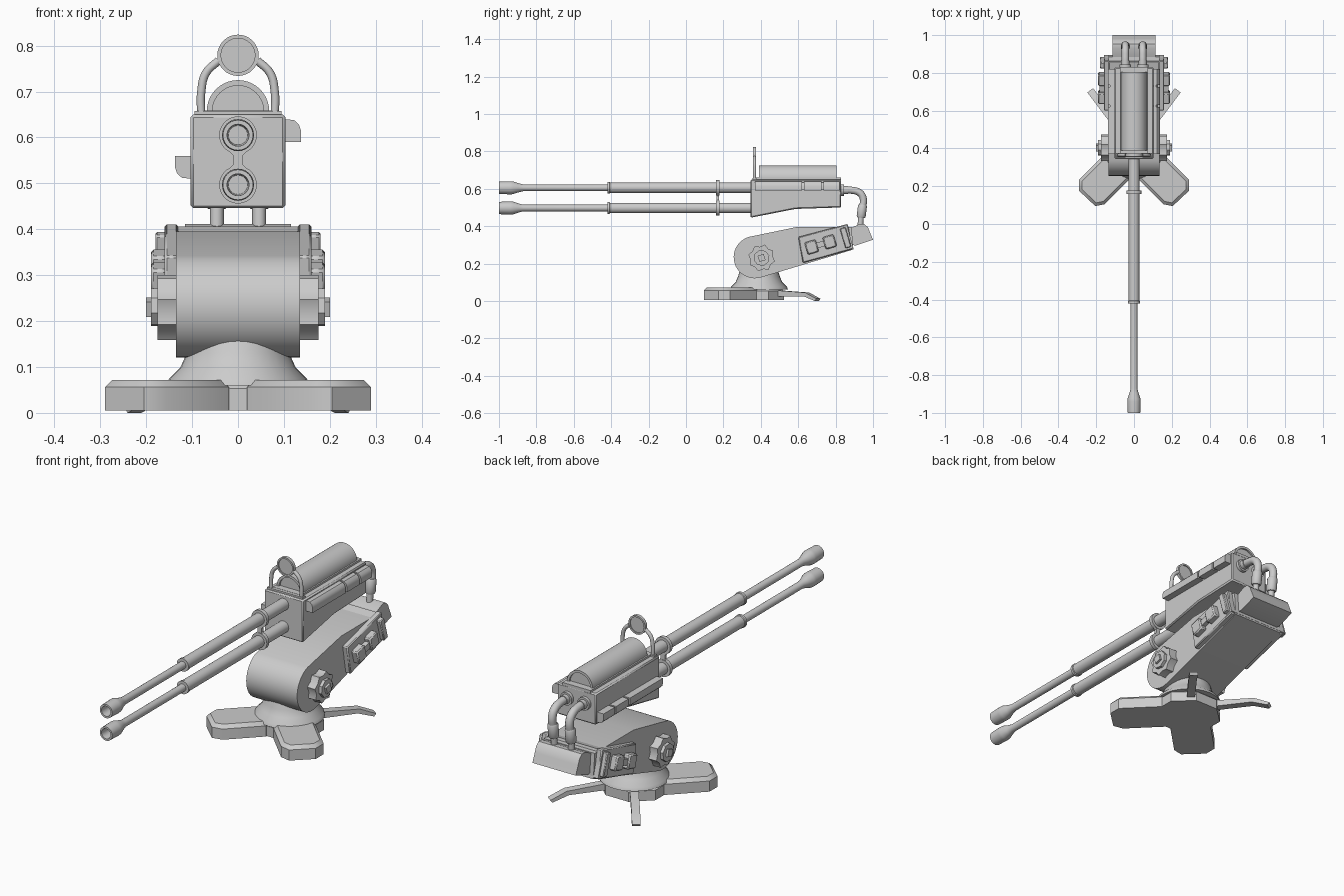
import bpy, bmesh
from math import sin, cos, pi, radians
from mathutils import Vector

if "Cube" in bpy.data.objects:
    bpy.data.objects.remove(bpy.data.objects["Cube"])

TILT = radians(16.5)


def finish(name, bm, angle=35, bevel=0.0):
    bmesh.ops.remove_doubles(bm, verts=bm.verts, dist=1e-5)
    bmesh.ops.recalc_face_normals(bm, faces=bm.faces)
    me = bpy.data.meshes.new(name)
    bm.to_mesh(me)
    bm.free()
    me.shade_smooth()
    me.set_sharp_from_angle(angle=radians(angle))
    ob = bpy.data.objects.new(name, me)
    bpy.context.collection.objects.link(ob)
    if bevel:
        m = ob.modifiers.new("bevel", 'BEVEL')
        m.width, m.segments, m.limit_method = bevel, 1, 'ANGLE'
    return ob


def place(axis, a, b, h):
    return {'X': (h, a, b), 'Y': (a, h, b), 'Z': (a, b, h)}[axis]


def prism(name, pts, axis, lo, hi, bevel=0.0):
    """Extrude a 2D outline along an axis."""
    bm = bmesh.new()
    f = bm.faces.new([bm.verts.new(place(axis, a, b, lo)) for a, b in pts])
    r = bmesh.ops.extrude_face_region(bm, geom=[f])
    d = Vector(place(axis, 0, 0, hi - lo))
    bmesh.ops.translate(bm, vec=d, verts=[v for v in r['geom'] if isinstance(v, bmesh.types.BMVert)])
    return finish(name, bm, bevel=bevel)


def box(name, c, s, rx=0.0, rz=0.0, bevel=0.0):
    bm = bmesh.new()
    bmesh.ops.create_cube(bm, size=1)
    bmesh.ops.scale(bm, vec=s, verts=bm.verts)
    ob = finish(name, bm, bevel=bevel)
    ob.location, ob.rotation_euler = c, (rx, 0, rz)
    return ob


def lathe(name, profile, axis, a0, b0, seg=32, turn=0.0, angle=35):
    """Spin (radius, height) pairs around an axis through (a0, b0)."""
    bm = bmesh.new()
    rings = []
    for r, h in profile:
        rings.append([bm.verts.new(place(axis, a0 + r * cos(turn + 2 * pi * i / seg),
                                         b0 + r * sin(turn + 2 * pi * i / seg), h)) for i in range(seg)])
    for p, q in zip(rings, rings[1:]):
        for i in range(seg):
            j = (i + 1) % seg
            bm.faces.new((p[i], p[j], q[j], q[i]))
    return finish(name, bm, angle)


def tube(name, pts, r):
    cu = bpy.data.curves.new(name, 'CURVE')
    cu.dimensions, cu.bevel_depth, cu.bevel_resolution, cu.use_fill_caps = '3D', r, 4, True
    sp = cu.splines.new('BEZIER')
    sp.bezier_points.add(len(pts) - 1)
    for bp, p in zip(sp.bezier_points, pts):
        bp.co = p
        bp.handle_left_type = bp.handle_right_type = 'AUTO'
    ob = bpy.data.objects.new(name, cu)
    bpy.context.collection.objects.link(ob)
    return ob


def chamfer_slab(name, pts, z0, z1, inset, drop):
    """Flat slab whose top rim is chamfered."""
    ob = prism(name, pts, 'Z', z0, z1)
    bm = bmesh.new()
    bm.from_mesh(ob.data)
    top = [e for e in bm.edges if all(abs(v.co.z - z1) < 1e-5 for v in e.verts)]
    bmesh.ops.bevel(bm, geom=top, offset=(inset + drop) / 2, segments=1, affect='EDGES')
    bm.to_mesh(ob.data)
    bm.free()
    return ob


# ---- base: hub, front pads, rear struts, swivel cone
hub = [(0.16 * cos(pi / 8 + i * pi / 4), 0.385 + 0.15 * sin(pi / 8 + i * pi / 4)) for i in range(8)]
chamfer_slab("base_hub", hub, 0.005, 0.068, 0.015, 0.015)
pad = [(.29, .235), (.29, .175), (.205, .095), (.155, .105), (.02, .24), (.02, .42), (.12, .405)]
for s in (-1, 1):
    side = "left" if s < 0 else "right"
    chamfer_slab(side + "_front_pad", [(s * x, y) for x, y in pad], 0.005, 0.072, 0.018, 0.014)
    # strut side profile swept diagonally outwards
    strut = prism(side + "_rear_strut", [(0.06, .025), (0.06, .06), (.31, .045), (.385, .012), (.375, 0), (.30, .025)],
                  'X', -0.019, 0.019)
    strut.location = (0, 0.40, 0)
    strut.rotation_euler.z = -s * radians(37)
lathe("swivel_cone", [(0, .06), (.155, .06), (.15, .075), (.125, .10), (.112, .13), (.10, .17), (0, .17)],
      'Z', 0, 0.39, 32)

# ---- lower arm
cy, cz, r = 0.368, 0.234, 0.113
arc = [(cy + r * cos(t), cz + r * sin(t)) for t in
       [TILT + pi / 2 + pi * i / 20 for i in range(21)]]
prism("arm_body", arc + [(.895, .275), (.885, .395), (.59, .395)], 'X', -0.135, 0.135)
box("arm_end_band", (0, .853, .338), (.32, .05, .128), TILT)
prism("arm_tail", [(.87, .385), (.93, .412), (.952, .412), (.972, .395), (.982, .37),
                   (1.0, .327), (.91, .297), (.87, .30)], 'X', -0.115, 0.115)

for s in (-1, 1):
    side = "left_" if s < 0 else "right_"
    # pivot bolt: stacked notched octagon, hexagon and square
    star = [(.404 + q * cos(i * pi / 8 + .15), .23 + q * sin(i * pi / 8 + .15))
            for i in range(16) for q in [(.073 if i % 2 else .06)]]
    prism(side + "pivot_plate", star, 'X', s * .13, s * .175)
    lathe(side + "pivot_nut", [(0, s * .17), (.043, s * .17), (.043, s * .19), (0, s * .19)],
          'X', .404, .23, 8, TILT)
    box(side + "pivot_pin", (s * .19, .404, .23), (.02, .034, .034), TILT)
    # side panel with raised blocks
    prism(side + "arm_panel", [(.60, .342), (.865, .412), (.89, .277), (.625, .203)], 'X', s * .13, s * .16, .005)
    for i, (y, z) in enumerate([(.672, .288), (.768, .316)]):
        box(side + "panel_block_%d" % (i + 1), (s * .17, y, z), (.04, .062, .068), TILT, bevel=.006)
    box(side + "panel_link", (s * .167, .72, .302), (.03, .05, .03), TILT)
    box(side + "panel_bar", (s * .165, .853, .338), (.03, .032, .11), TILT, bevel=.004)

# ---- gun housing
prism("gun_housing", [(.345, .445), (.345, .65), (.83, .65), (.83, .50), (.585, .492)], 'X', -.103, .103, .006)
lathe("top_canister", [(0, .40), (.056, .40), (.056, .39), (.068, .39), (.068, .805),
                       (.056, .805), (.056, .797), (0, .797)], 'Y', 0, .657, 40)
box("canister_bed", (0, .60, .652), (.15, .46, .014))
# side rails, the left one upside down and lower
rail = [(.098, .59), (.137, .59), (.137, .615), (.133, .628), (.122, .638), (.098, .64)]
for s, off in ((1, 0), (-1, 1.15)):
    side = "right_" if s > 0 else "left_"
    zf = lambda z: z if s > 0 else off - z
    for i, (y0, y1) in enumerate([(.37, .62), (.63, .725), (.735, .82)]):
        prism(side + "rail_%d" % (i + 1), [(s * x, zf(z)) for x, z in rail], 'Y', y0, y1)
    core = [(s * (.098 + (x - .098) * .75), zf(.615 + (z - .615) * .8)) for x, z in rail]
    prism(side + "rail_core", core, 'Y', .38, .81)

# ---- ring sight
lathe("sight_disc", [(0, .363), (.037, .363), (.037, .358), (.045, .358), (.045, .373),
                     (.037, .373), (.037, .368), (0, .368)], 'Y', 0, .779, 32)
for s in (-1, 1):
    tube(("left" if s < 0 else "right") + "_sight_arm",
         [(s * x, .366, z) for x, z in [(.08, .645), (.08, .70), (.07, .74), (.042, .768)]], .009)
box("sight_foot", (0, .366, .652), (.19, .022, .012))

# ---- twin barrels
for n, z in (("upper", .605), ("lower", .497)):
    lathe(n + "_barrel", [(0, .35), (.028, .35), (.028, -.405), (.031, -.408), (.031, -.42), (.018, -.42),
                          (.018, -.87), (.024, -.895), (.034, -.925), (.035, -.94), (.033, -1), (.024, -1),
                          (.021, -.93), (0, -.93)], 'Y', 0, z, 24)
    lathe(n + "_barrel_clamp", [(.026, .16), (.041, .16), (.041, .178), (.026, .178)], 'Y', 0, z, 28)
prism("clamp_link", [(-.022, .53), (-.011, .541), (-.011, .561), (-.022, .572),
                     (.022, .572), (.011, .561), (.011, .541), (.022, .53)], 'Y', .162, .176)

# ---- rear hoses
for s in (-1, 1):
    side, x = ("left" if s < 0 else "right"), s * .046
    lathe(side + "_hose_flange", [(0, .82), (.031, .82), (.031, .845), (.022, .845), (.022, .865), (0, .865)],
          'Y', x, .593, 20)
    tube(side + "_hose", [(x, y, z) for y, z in
                          [(.83, .593), (.885, .592), (.928, .579), (.947, .55), (.945, .50)]], .019)
    sleeve = lathe(side + "_hose_sleeve", [(0, -.035), (.02, -.035), (.024, -.028), (.024, .028), (.02, .035), (0, .035)],
                   'Z', 0, 0, 20)
    sleeve.location, sleeve.rotation_euler.x = (x, .94, .48), -.12
    tube(side + "_hose_stub", [(x, .936, .46), (x, .932, .40)], .015)
